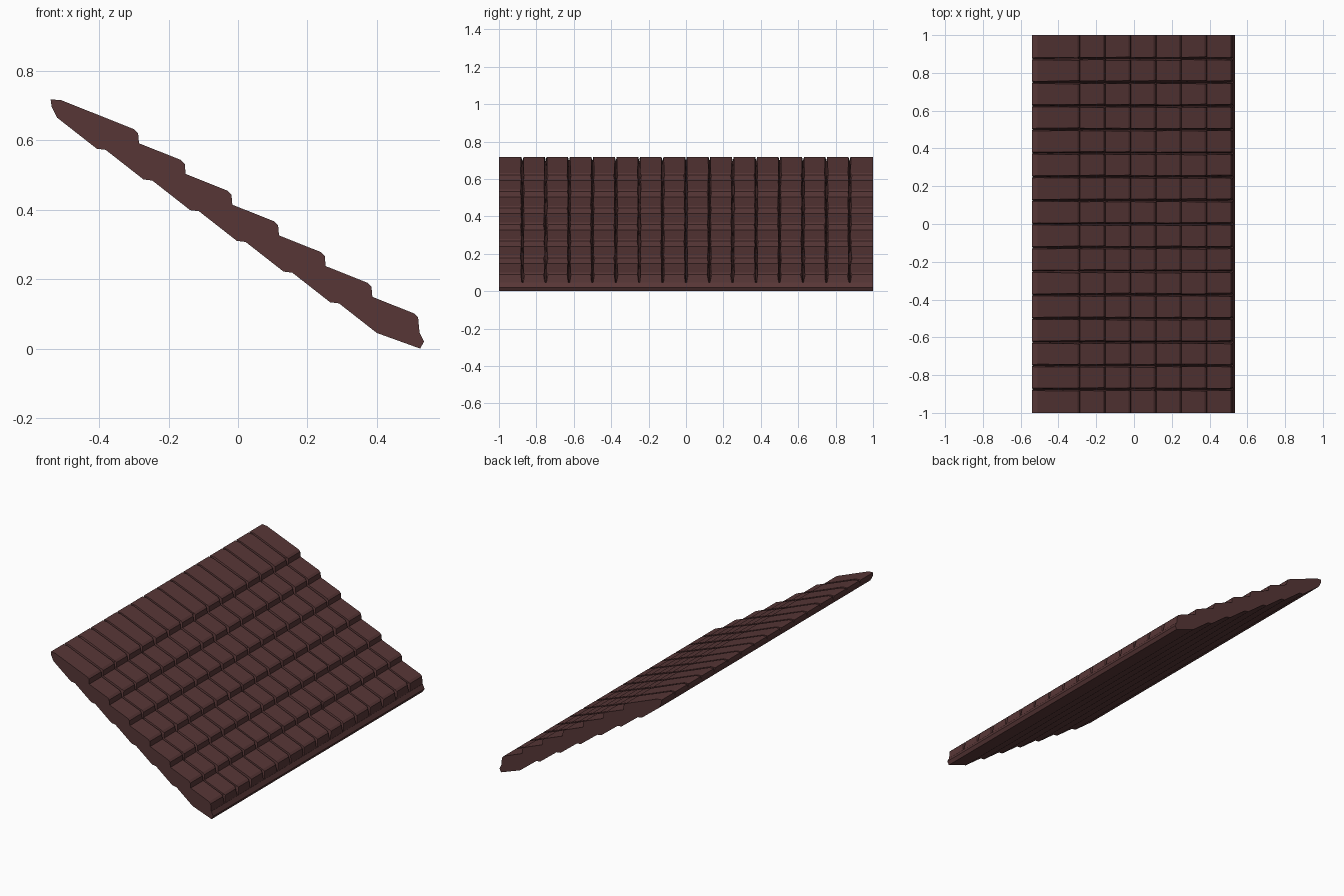
import bpy, bmesh, random

if "Cube" in bpy.data.objects:
    bpy.data.objects.remove(bpy.data.objects["Cube"])
random.seed(4)

ROWS, COLS, W = 7, 16, 0.125
STEP_X, STEP_Z = 0.1345, 0.0885

mat = bpy.data.materials.new("dark brown clay")
mat.diffuse_color = (0.095, 0.037, 0.037, 1)
mat.use_nodes = True
mat.node_tree.nodes["Principled BSDF"].inputs["Base Color"].default_value = mat.diffuse_color


def finish(bm, name):
    bmesh.ops.recalc_face_normals(bm, faces=bm.faces[:])
    me = bpy.data.meshes.new(name)
    bm.to_mesh(me)
    bm.free()
    me.materials.append(mat)
    ob = bpy.data.objects.new(name, me)
    bpy.context.collection.objects.link(ob)


def hull(bm, pts):
    verts = [bm.verts.new(p) for p in pts]
    res = bmesh.ops.convex_hull(bm, input=verts)
    junk = {g for g in res["geom_interior"] + res["geom_unused"]
            if isinstance(g, bmesh.types.BMVert)}
    bmesh.ops.delete(bm, geom=list(junk), context='VERTS')


# wedge tile profile of the lowest row: x, z, side inset
PROFILE = [(0.267, 0.187, 0.005), (0.297, 0.185, 0.006), (0.508, 0.101, 0.007),
           (0.519, 0.090, 0.010), (0.523, 0.047, 0.004), (0.515, 0.030, 0.0),
           (0.400, 0.045, 0.0), (0.285, 0.135, 0.0), (0.270, 0.165, 0.0)]

# overlapping rows of tapered tiles
for r in range(ROWS):
    bm = bmesh.new()
    for c in range(COLS):
        y0 = -1 + c * W
        pts = []
        for x, z, inset in PROFILE:
            for side in (0, 1):
                outer = (c == 0 and side == 0) or (c == COLS - 1 and side == 1)
                i = 0 if outer else inset * random.uniform(0.7, 1.4)
                y = y0 + i if side == 0 else y0 + W - i
                pts.append((x - r * STEP_X, y, z + r * STEP_Z))
        hull(bm, pts)
    finish(bm, f"tile_row_{r + 1}")

# continuous strip under the lowest row
bm = bmesh.new()
strip = [(0.400, 0.045), (0.525, 0.0), (0.536, 0.020), (0.523, 0.046)]
hull(bm, [(x, y, z) for x, z in strip for y in (-1, 1)])
finish(bm, "eaves_strip")
